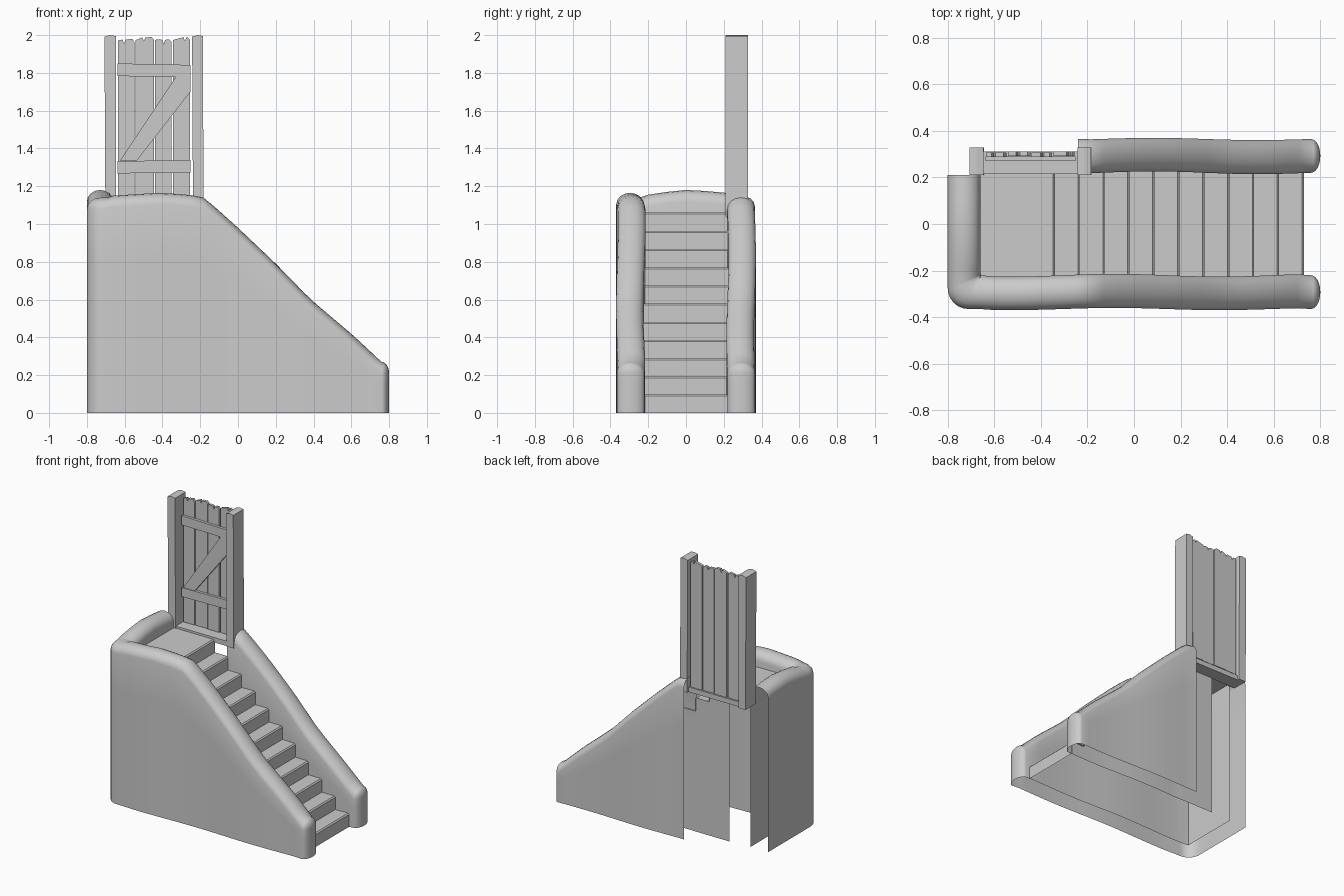
import bpy, bmesh, math, random
from mathutils import Vector

if "Cube" in bpy.data.objects:
    bpy.data.objects.remove(bpy.data.objects["Cube"])

random.seed(4)


def finish(name, bm, smooth=None):
    bmesh.ops.remove_doubles(bm, verts=bm.verts, dist=0.0004)
    bmesh.ops.recalc_face_normals(bm, faces=bm.faces)
    me = bpy.data.meshes.new(name)
    bm.to_mesh(me)
    bm.free()
    ob = bpy.data.objects.new(name, me)
    bpy.context.collection.objects.link(ob)
    if smooth:
        bpy.ops.object.select_all(action='DESELECT')
        ob.select_set(True)
        bpy.context.view_layer.objects.active = ob
        bpy.ops.object.shade_smooth_by_angle(angle=math.radians(smooth))
    return ob


def prism(name, pts, y0, y1):
    """Outline in x/z extruded along y."""
    bm = bmesh.new()
    f = bm.faces.new([bm.verts.new((x, y0, z)) for x, z in pts])
    g = bmesh.ops.extrude_face_region(bm, geom=[f])
    for v in g['geom']:
        if isinstance(v, bmesh.types.BMVert):
            v.co.y = y1
    return finish(name, bm)


def box(name, x0, x1, y0, y1, z0, z1):
    return prism(name, [(x0, z0), (x1, z0), (x1, z1), (x0, z1)], y0, y1)


def interp(table, t):
    for (a, p), (b, q) in zip(table, table[1:]):
        if t <= b:
            return p + (q - p) * max(0, (t - a) / (b - a))
    return table[-1][1]


RAIL = [(-0.8, 1.135), (-0.66, 1.15), (-0.42, 1.165), (-0.26, 1.155), (-0.18, 1.14),
        (-0.1, 1.07), (0.0, 0.98), (0.2, 0.79), (0.38, 0.605), (0.61, 0.41), (0.76, 0.27)]
W, R, IN, OUT = 0.0725, 0.06, 0.22, 0.365


def loft(name, stations):
    """Plaster wall: open-bottomed section through (inner, outer, shoulder z, dome r)."""
    bm, rows = bmesh.new(), []
    for a, b, z, r in stations:
        a, b = Vector(a), Vector(b)
        row = [(a, z * k / 4) for k in range(4)]
        for k in range(9):
            t = math.pi * k / 8
            row.append((a.lerp(b, 0.5 - 0.5 * math.cos(t)), z + r * math.sin(t)))
        row += [(b, z * k / 4) for k in (3, 2, 1, 0)]
        rows.append([bm.verts.new((p.x, p.y, h)) for p, h in row])
    for p, q in zip(rows, rows[1:]):
        for k in range(len(p) - 1):
            bm.faces.new((p[k], p[k + 1], q[k + 1], q[k]))
    return finish(name, bm, 45)


def stair_side(s, x_end, n):
    """Stations of a side wall from its rounded foot back to x_end; s is the side."""
    out, mid = [], (IN + OUT) / 2
    for k in range(6, 0, -1):
        t = math.pi / 2 * k / 6
        w, x = W * math.cos(t), 0.76 + 0.04 * math.sin(t)
        out.append(((x, s * (mid - w)), (x, s * (mid + w)), 0.21, R * math.cos(t)))
    for k in range(n + 1):
        x = 0.76 + (x_end - 0.76) * k / n
        wob = 0.006 * math.sin(7 * x + s) * (0 < k < n)
        out.append(((x, s * (IN + wob)), (x, s * (OUT + wob * 0.8)), interp(RAIL, x) - R, R))
    return out


# Front wall, rounded corner and left wall in one sweep
front = stair_side(-1, -0.66, 24)
for k in range(7):
    t = math.pi / 2 * k / 6
    front.append(((-0.66, -IN), (-0.71 - 0.09 * math.sin(t), -OUT + 0.09 - 0.09 * math.cos(t)),
                  1.14 - R, R))
for y, h in [(-0.2, 1.155), (-0.1, 1.17), (0, 1.18), (0.1, 1.175), (0.21, 1.165)]:
    front.append(((-0.66, y), (-0.8, y), h - R, R))
loft("front_and_left_wall", front)
loft("back_wall", stair_side(1, -0.24, 18))

# Steps and landing as one folded sheet
profile, n = [], 11
for i in range(n):
    x, z = 0.73 - 0.107 * i, 1.06 * i / n
    z1 = 1.06 * (i + 1) / n
    profile += [(x, z), (x, z1 - 0.008), (x - 0.008, z1)]
profile.append((-0.66, 1.06))
bm = bmesh.new()
rows = [[bm.verts.new((x, y, z)) for y in (-0.225, 0.225)] for x, z in profile]
for p, q in zip(rows, rows[1:]):
    bm.faces.new((p[0], p[1], q[1], q[0]))
finish("steps", bm, 30)

# Sheet closing the stair side below the doorway
bm = bmesh.new()
bm.faces.new([bm.verts.new(c) for c in [(-0.23, IN, 0), (-0.5, IN, 0), (-0.5, IN, 1.06),
                                        (-0.34, IN, 1.06), (-0.34, IN, 0.964), (-0.23, IN, 0.964)]])
finish("inner_side_panel", bm)

# Door posts and sill
for side, x0, x1 in (("left", -0.707, -0.645), ("right", -0.243, -0.183)):
    prism(side + "_post", [(x0 + 0.005, 1.04), (x1, 1.04), (x1 - 0.002, 1.995),
                           (x0 + 0.03, 2.0), (x0, 1.992)], 0.21, 0.328)
box("door_sill", -0.65, -0.24, 0.215, 0.312, 1.04, 1.075)

# Door planks with ragged tops
edges = [-0.638, -0.545, -0.442, -0.348, -0.252]
for i, (a, b) in enumerate(zip(edges, edges[1:])):
    a, b = a + 0.003, b - 0.003
    m = a + (b - a) * random.uniform(0.25, 0.75)
    h = [1.985 + random.uniform(-0.012, 0.008) for _ in range(4)]
    y = 0.288 + 0.004 * (i % 2)
    prism("door_plank", [(a, 1.08), (b, 1.08), (b, h[0] - 0.015), (b - 0.012, h[1]), (m + 0.008, h[2]),
                         (m, h[2] - 0.022), (m - 0.008, h[2]), (a + 0.01, h[3]), (a, h[3] - 0.004)],
          y, y + 0.02)

# Cross boards and diagonal brace on the front of the door
prism("upper_board", [(-0.637, 1.783), (-0.252, 1.778), (-0.252, 1.842), (-0.637, 1.85)], 0.27, 0.289)
prism("lower_board", [(-0.637, 1.268), (-0.252, 1.272), (-0.252, 1.338), (-0.637, 1.333)], 0.27, 0.289)
prism("diagonal_brace", [(-0.625, 1.336), (-0.535, 1.336), (-0.252, 1.7), (-0.252, 1.778),
                         (-0.33, 1.778)], 0.272, 0.289)
